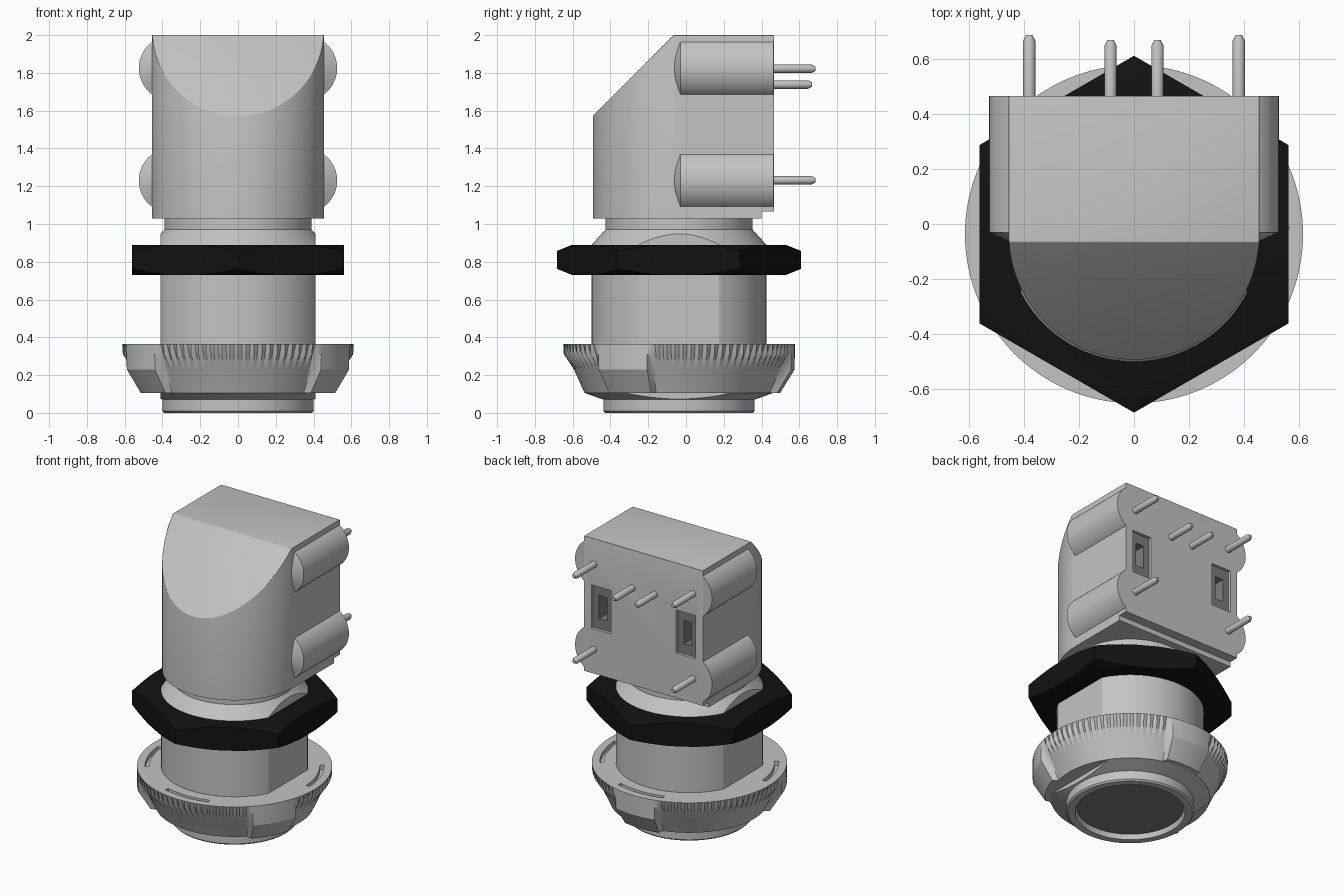
import bpy, bmesh, math
from mathutils import Matrix, Vector

if "Cube" in bpy.data.objects:
    bpy.data.objects.remove(bpy.data.objects["Cube"], do_unlink=True)

CY = -0.037          # y of the round axis
BACK = 0.465         # y of the rear face


def material(name, v):
    m = bpy.data.materials.new(name)
    m.use_nodes = True
    col = (v, v, v, 1)
    m.diffuse_color = col
    m.node_tree.nodes["Principled BSDF"].inputs["Base Color"].default_value = col
    return m


GREY = material("light grey", 0.55)
DARK = material("dark grey", 0.2)
BLACK = material("black", 0.006)


def finish(bm, name, mat):
    bmesh.ops.recalc_face_normals(bm, faces=bm.faces)
    me = bpy.data.meshes.new(name)
    bm.to_mesh(me)
    bm.free()
    ob = bpy.data.objects.new(name, me)
    bpy.context.collection.objects.link(ob)
    me.materials.append(mat)
    return ob


def grid_faces(bm, rows, closed_profile=False):
    """Skin a ring of profile rows into quads."""
    n, k = len(rows), len(rows[0])
    for i in range(n):
        a, b = rows[i], rows[(i + 1) % n]
        for j in range(k if closed_profile else k - 1):
            q = (j + 1) % k
            bm.faces.new((a[j], b[j], b[q], a[q]))


def lathe(profile, n=96, phase=0.0, matrix=None):
    """Solid of revolution around z; the profile's first and last points are capped."""
    bm = bmesh.new()
    rows = []
    for i in range(n):
        t = phase + 2 * math.pi * i / n
        rows.append([bm.verts.new((r * math.cos(t), r * math.sin(t), z)) for r, z in profile])
    grid_faces(bm, rows)
    bm.faces.new([r[0] for r in rows])
    bm.faces.new([r[-1] for r in rows])
    bm.transform(matrix if matrix else Matrix.Translation((0, CY, 0)))
    return bm


def along_y(x, y, z):
    return Matrix.Translation((x, y, z)) @ Matrix.Rotation(-math.pi / 2, 4, 'X')


def box(name, lo, hi, mat):
    bm = bmesh.new()
    bmesh.ops.create_cube(bm, size=1)
    for v in bm.verts:
        v.co = [lo[i] if v.co[i] < 0 else hi[i] for i in range(3)]
    return finish(bm, name, mat)


def boolean(target, tool, op):
    mod = target.modifiers.new("cut", 'BOOLEAN')
    mod.operation, mod.solver, mod.object = op, 'EXACT', tool
    bpy.context.view_layer.objects.active = target
    bpy.ops.object.modifier_apply(modifier=mod.name)
    bpy.data.objects.remove(tool, do_unlink=True)


def slice_off(bm, co, no):
    bmesh.ops.bisect_plane(bm, geom=bm.verts[:] + bm.edges[:] + bm.faces[:], dist=1e-5,
                           plane_co=co, plane_no=no, clear_outer=True)
    bmesh.ops.holes_fill(bm, edges=[e for e in bm.edges if e.is_boundary], sides=0)


# Threaded barrel with a flat on each side, conical shoulder and recessed rim
barrel_bm = lathe([(0.335, 0.04), (0.345, 0.0), (0.39, 0.0), (0.4, 0.01), (0.4, 0.07), (0.5, 0.106),
                   (0.462, 0.12), (0.462, 0.89), (0.39, 0.97), (0.39, 1.04)])
for s in (-1, 1):
    slice_off(barrel_bm, (s * 0.41, 0, 0), (s, 0, 0))
finish(barrel_bm, "threaded_barrel", GREY)
finish(lathe([(0.336, 0.034), (0.336, 0.042)]), "front_disk", DARK)

# Grip ring: toothed cone with three raised lugs and slots in its top
ring = bmesh.new()
N = 180
rows = []
for i in range(N):
    deg = 360 * i / N
    lug = min(abs((deg - c + 180) % 360 - 180) for c in (90, 210, 330)) <= 15
    if lug:
        outer = [(0.613, 0.31), (0.612, 0.23), (0.535, 0.105)]
    else:
        outer = [(0.61 if i % 2 else 0.588, 0.31), (0.556, 0.23), (0.5, 0.105)]
    prof = [(0.4, 0.365), (0.535, 0.365), (0.562, 0.365), (0.613, 0.365)] + outer + [(0.4, 0.105)]
    t = math.radians(deg)
    rows.append([ring.verts.new((r * math.cos(t), CY + r * math.sin(t), z)) for r, z in prof])
grid_faces(ring, rows, closed_profile=True)
slots = []
for f in ring.faces:
    c = f.calc_center_median() - Vector((0, CY, 0))
    a = math.degrees(math.atan2(c.y, c.x))
    near = min(abs((a - s + 180) % 360 - 180) for s in (20, 90, 200, 270))
    if c.z > 0.364 and 0.535 < c.xy.length < 0.562 and near < 17:
        slots.append(f)
sunk = bmesh.ops.extrude_face_region(ring, geom=slots)["geom"]
bmesh.ops.translate(ring, vec=(0, 0, -0.03), verts=[g for g in sunk if isinstance(g, bmesh.types.BMVert)])
bmesh.ops.delete(ring, geom=[f for f in slots if f.is_valid], context='FACES_ONLY')
finish(ring, "grip_ring", GREY)

# Hexagonal nut with chamfered corners
nut = finish(lathe([(0.647, 0.73), (0.647, 0.89)], 6, math.pi / 2), "hex_nut", BLACK)
chamfer = finish(lathe([(0.565, 0.72), (0.565, 0.73), (0.66, 0.768), (0.66, 0.852),
                        (0.565, 0.89), (0.565, 0.9)]), "nut_chamfer", BLACK)
boolean(nut, chamfer, 'INTERSECT')

# Housing: D-shaped block with a slanted front
W, LOW, TOP = 0.455, 1.03, 2.0
bm = bmesh.new()
outline = [(W, BACK)] + [(W * math.cos(t), CY - W * math.sin(t))
                         for t in (math.pi * i / 48 for i in range(49))] + [(-W, BACK)]
base = bm.faces.new([bm.verts.new((x, y, LOW)) for x, y in outline])
top = bmesh.ops.extrude_face_region(bm, geom=[base])["geom"]
bmesh.ops.translate(bm, vec=(0, 0, TOP - LOW), verts=[g for g in top if isinstance(g, bmesh.types.BMVert)])
slant_co, slant_no = Vector((0, -0.065, TOP)), Vector((0, -1, 1)).normalized()
slice_off(bm, slant_co, slant_no)


def soft(e):
    on_slant = all(abs((v.co - slant_co).dot(slant_no)) < 1e-4 for v in e.verts)
    top_side = all(v.co.z > TOP - 1e-4 and abs(v.co.x) > W - 0.01 for v in e.verts)
    return on_slant or top_side


bmesh.ops.bevel(bm, geom=[e for e in bm.edges if soft(e)], offset=0.018, segments=3,
                profile=0.5, affect='EDGES', clamp_overlap=True)
housing = finish(bm, "housing", GREY)

# Rounded corner ears with conical front ends
for s in (-1, 1):
    for z in (1.23, 1.825):
        ear = finish(lathe([(0.001, -0.108), (0.172, -0.03), (0.172, BACK - 0.0005)], 64, 0,
                           along_y(s * 0.353, 0, z)), "ear", GREY)
        boolean(housing, ear, 'UNION')

# Step under the rear edge
boolean(housing, box("step", (-1, 0.4, 0.9), (1, 1, 1.065), GREY), 'DIFFERENCE')

# Rear pockets holding dark sockets
for s, side in ((1, "left"), (-1, "right")):
    x, z = s * 0.325, 1.525
    boolean(housing, box("pocket", (x - 0.075, BACK - 0.15, z - 0.15),
                         (x + 0.075, BACK + 0.1, z + 0.15), GREY), 'DIFFERENCE')
    socket = box(side + "_socket", (x - 0.076, BACK - 0.151, z - 0.151),
                 (x + 0.076, BACK - 0.02, z + 0.151), DARK)
    boolean(socket, box("hole", (x - 0.03, BACK - 0.12, z - 0.08),
                        (x + 0.03, BACK + 0.1, z + 0.08), DARK), 'DIFFERENCE')

# Contact pins
for s, side in ((1, "left"), (-1, "right")):
    for name, x, z, tip in (("upper", 0.38, 1.822, 0.685), ("inner", 0.085, 1.738, 0.667),
                            ("lower", 0.38, 1.232, 0.685)):
        finish(lathe([(0.022, BACK - 0.03), (0.022, tip - 0.02), (0.012, tip)], 24, 0,
                     along_y(s * x, 0, z)), f"{side}_{name}_pin", GREY)

# Smooth the round surfaces, keep the edges crisp
for ob in bpy.context.scene.objects:
    if ob.type == 'MESH':
        bpy.ops.object.select_all(action='DESELECT')
        ob.select_set(True)
        bpy.context.view_layer.objects.active = ob
        bpy.ops.object.shade_smooth_by_angle(angle=math.radians(28))
